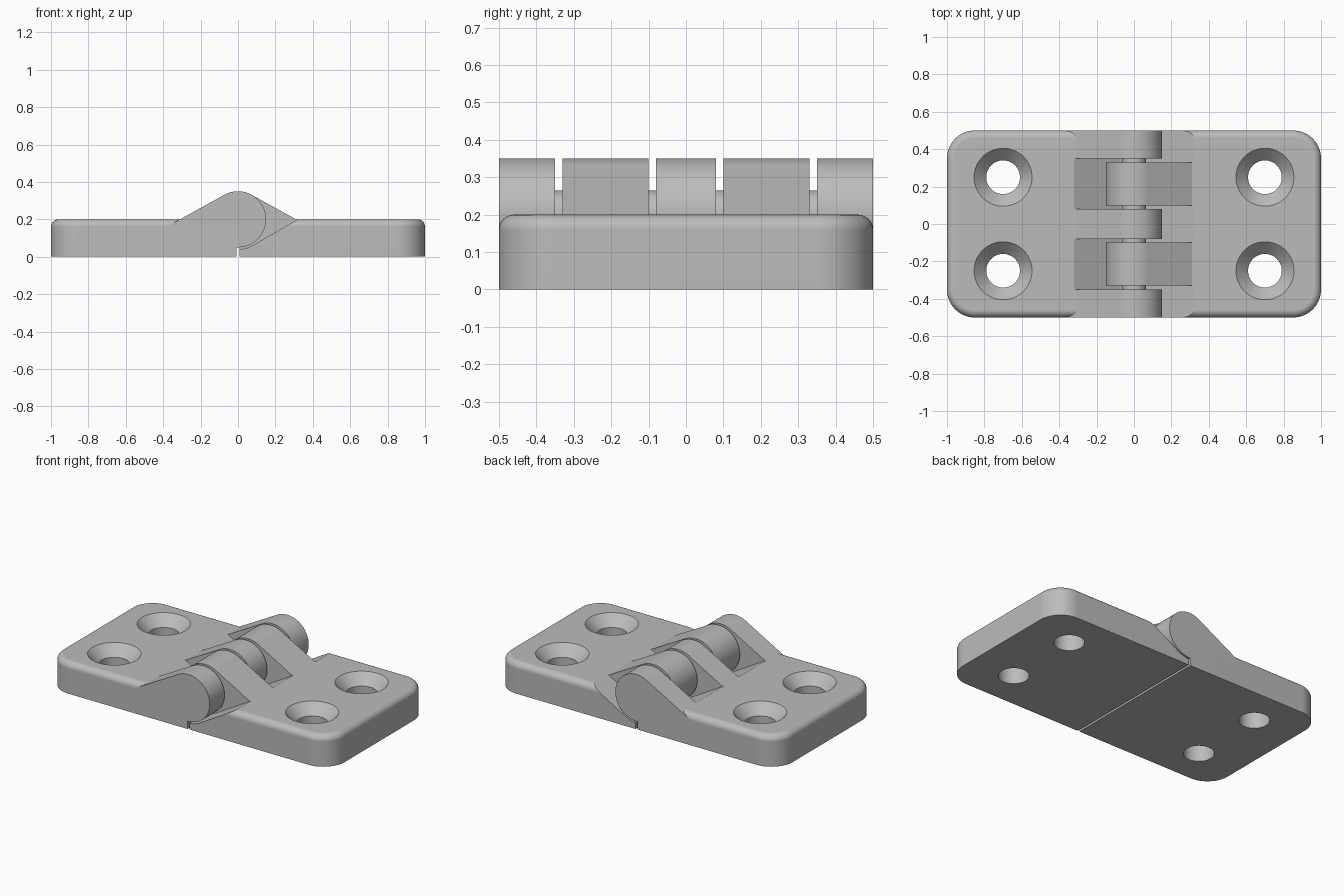
import bpy
import bmesh
from math import pi, sin, cos, tan, asin, radians

cube = bpy.data.objects.get("Cube")
if cube:
    bpy.data.objects.remove(cube)

HEIGHT = 0.2      # plate thickness and pin axis height
HALF_Y = 0.5
GAP = 0.007       # half of the slit between the leaves
CORNER = 0.15
FILLET = 0.04

grey = bpy.data.materials.new("mid_grey")
grey.use_nodes = True
grey.diffuse_color = (0.5, 0.5, 0.5, 1)
grey.node_tree.nodes["Principled BSDF"].inputs["Base Color"].default_value = (0.5, 0.5, 0.5, 1)


def loft(name, rings):
    """Skin a stack of equal rings and cap both ends."""
    bm = bmesh.new()
    loops = [[bm.verts.new(p) for p in ring] for ring in rings]
    n = len(loops[0])
    for a, b in zip(loops, loops[1:]):
        for i in range(n):
            j = (i + 1) % n
            bm.faces.new((a[i], a[j], b[j], b[i]))
    bm.faces.new(loops[0])
    bm.faces.new(loops[-1])
    bmesh.ops.recalc_face_normals(bm, faces=bm.faces)
    mesh = bpy.data.meshes.new(name)
    bm.to_mesh(mesh)
    bm.free()
    mesh.materials.append(grey)
    ob = bpy.data.objects.new(name, mesh)
    bpy.context.collection.objects.link(ob)
    return ob


def arc(cx, cy, r, start, end, steps):
    angles = [start + (end - start) * i / steps for i in range(steps + 1)]
    return [(cx + r * cos(a), cy + r * sin(a)) for a in angles]


def prism(name, profile, side, y0, y1):
    return loft(name, [[(side * x, y, z) for x, z in profile] for y in (y0, y1)])


def smooth(ob):
    bpy.ops.object.select_all(action="DESELECT")
    ob.select_set(True)
    bpy.context.view_layer.objects.active = ob
    bpy.ops.object.shade_smooth_by_angle(angle=radians(20))
    ob.modifiers.new("weighted", "WEIGHTED_NORMAL").keep_sharp = True


def plate(name, side):
    """Plate with rounded outer corners and a rounded top rim."""
    def ring(inset, z):
        r, cx, cy = CORNER - inset, 1 - CORNER, HALF_Y - CORNER
        pts = [(GAP, inset - HALF_Y)] + arc(cx, -cy, r, -pi / 2, 0, 16)
        pts += arc(cx, cy, r, 0, pi / 2, 16) + [(GAP, HALF_Y - inset)]
        return [(side * x, y, z) for x, y in pts]
    rings = [ring(0, 0)]
    for i in range(9):
        a = pi / 2 * i / 8
        rings.append(ring(FILLET * (1 - cos(a)), HEIGHT - FILLET + FILLET * sin(a)))
    return loft(name, rings)


def screw_hole(x, y):
    """Countersunk hole cutter."""
    levels = [(0.09, -0.1), (0.09, 0.135), (0.155, HEIGHT), (0.175, HEIGHT + 0.02)]
    return loft("hole_cutter", [[(px, py, z) for px, py in arc(x, y, r, 0, 2 * pi, 64)[:-1]]
                                for r, z in levels])


def knuckle_profile(r=0.15, reach=0.31):
    """Barrel with a tangent ramp running down into the plate."""
    slope = asin(r / reach)
    foot = reach + FILLET / tan(slope)
    pts = arc(0, HEIGHT, r, pi / 2 - slope, 3 * pi / 2, 48)
    return pts + [(GAP, HEIGHT - r), (GAP, 0), (foot, 0), (foot, HEIGHT - FILLET)]


def pocket_profile(r=0.16, reach=0.32):
    """Clearance for the opposite leaf's barrels."""
    slope = asin(r / reach)
    pts = arc(0, HEIGHT, r, -pi / 2, slope - pi / 2, 10)
    return pts + [(reach + 0.1 / tan(slope), HEIGHT + 0.1), (-0.1, HEIGHT + 0.1), (-0.1, HEIGHT - r)]


def leaf(label, side, knuckles, pockets):
    body = plate(label + "_plate", side)
    cutters = [prism("pocket_cutter", pocket_profile(), side, *span) for span in pockets]
    cutters += [screw_hole(side * 0.7, y) for y in (-0.25, 0.25)]
    for cutter in cutters:
        cutter.hide_render = True
        mod = body.modifiers.new("cut", "BOOLEAN")
        mod.operation, mod.solver, mod.object = "DIFFERENCE", "EXACT", cutter
    bpy.context.view_layer.update()
    graph = bpy.context.evaluated_depsgraph_get()
    cut_mesh = bpy.data.meshes.new_from_object(body.evaluated_get(graph))
    body.modifiers.clear()
    body.data = cut_mesh
    for cutter in cutters:
        bpy.data.objects.remove(cutter)
    smooth(body)
    for i, span in enumerate(knuckles):
        smooth(prism(f"{label}_knuckle_{i + 1}", knuckle_profile(), side, *span))


# Leaf with three knuckles, and leaf with two
leaf("right_leaf", -1, [(-0.5, -0.35), (-0.08, 0.08), (0.35, 0.5)],
     [(-0.35, -0.08), (0.08, 0.35)])
leaf("left_leaf", 1, [(-0.33, -0.1), (0.1, 0.33)],
     [(-0.6, -0.33), (-0.1, 0.1), (0.33, 0.6)])

# Hinge pin
pin = arc(0, HEIGHT, 0.065, 0, 2 * pi, 48)[:-1]
smooth(prism("hinge_pin", pin, 1, -0.45, 0.45))
